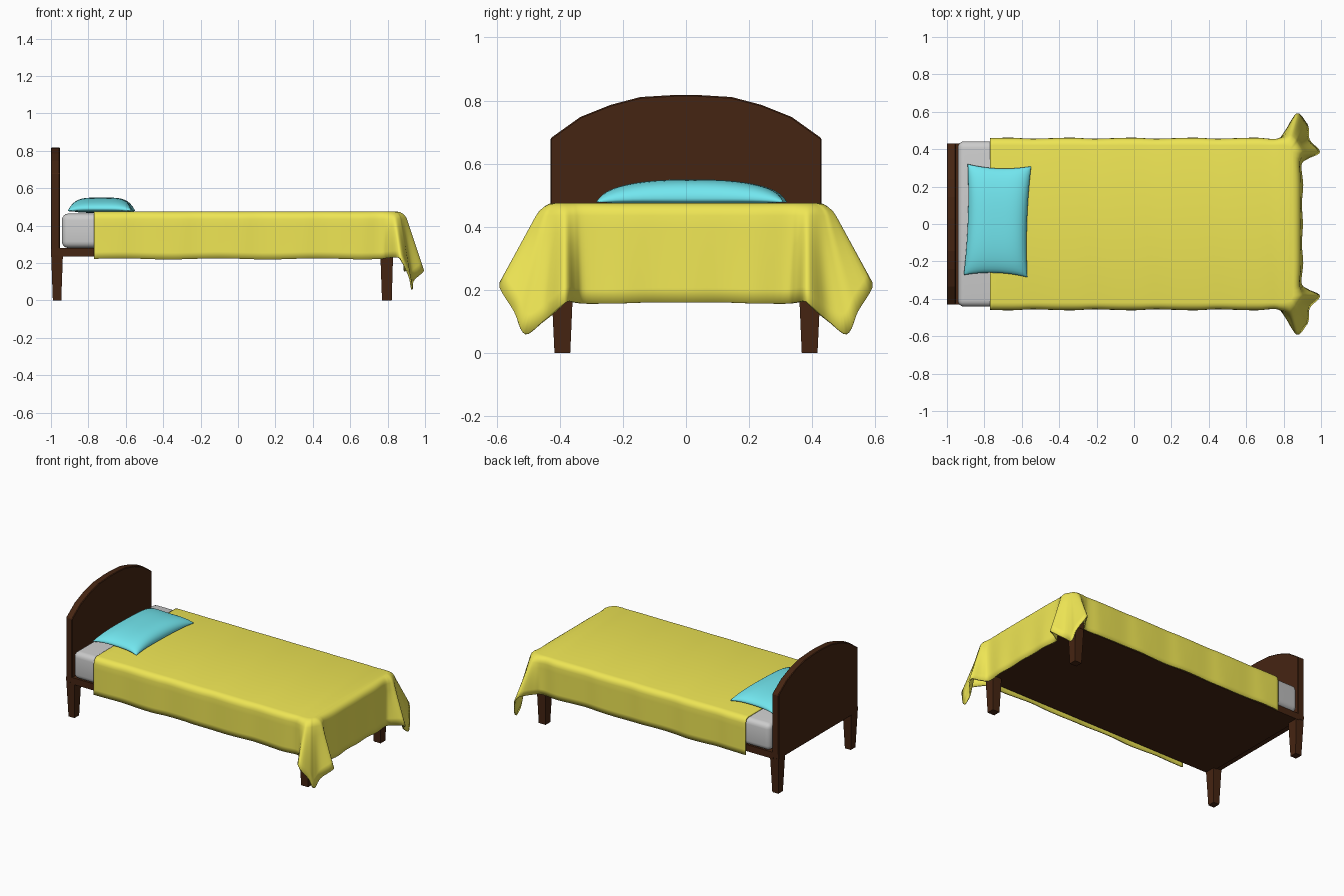
import bpy, bmesh, math
from mathutils import Vector

if "Cube" in bpy.data.objects:
    bpy.data.objects.remove(bpy.data.objects["Cube"])


def material(name, rgb):
    m = bpy.data.materials.new(name)
    m.diffuse_color = (*rgb, 1)
    m.use_nodes = True
    m.node_tree.nodes["Principled BSDF"].inputs["Base Color"].default_value = m.diffuse_color
    return m


WOOD = material("dark_wood", (0.06, 0.018, 0.006))
YELLOW = material("yellow_cloth", (0.86, 0.79, 0.09))
CYAN = material("cyan_cloth", (0.17, 0.80, 0.87))


def add(name, verts, faces, mat=None, smooth=None):
    me = bpy.data.meshes.new(name)
    me.from_pydata(verts, [], faces)
    me.update()
    ob = bpy.data.objects.new(name, me)
    bpy.context.collection.objects.link(ob)
    if mat:
        me.materials.append(mat)
    if smooth:
        bpy.ops.object.select_all(action='DESELECT')
        ob.select_set(True)
        bpy.context.view_layer.objects.active = ob
        bpy.ops.object.shade_smooth_by_angle(angle=math.radians(smooth))
    return ob


def bevel(ob, width, segments):
    b = ob.modifiers.new("bevel", 'BEVEL')
    b.width, b.segments = width, segments
    return ob


def block(name, bottom, top, z0, z1, mat=None, smooth=None):
    """Box or tapered box; bottom and top are (x0, x1, y0, y1)."""
    v = [(x, y, z) for (x0, x1, y0, y1), z in ((bottom, z0), (top, z1))
         for x, y in ((x0, y0), (x1, y0), (x1, y1), (x0, y1))]
    f = [(3, 2, 1, 0), (4, 5, 6, 7)] + [(i, (i + 1) % 4, (i + 1) % 4 + 4, i + 4) for i in range(4)]
    return add(name, v, f, mat, smooth)


# Frame slab and tapered legs
slab = (-0.96, 0.83, -0.43, 0.43)
block("bed_frame", slab, slab, 0.235, 0.28, WOOD)
for end, xb0, xb1, xt0, xt1 in (("head", -0.99, -0.945, -1.0, -0.935),
                                ("foot", 0.77, 0.822, 0.76, 0.83)):
    for side, s in (("left", 1), ("right", -1)):
        yb, yt = sorted((s * 0.367, s * 0.417)), sorted((s * 0.355, s * 0.43))
        block(f"{end}_leg_{side}", (xb0, xb1, *yb), (xt0, xt1, *yt), 0, 0.275, WOOD)

# Arched headboard
arch = [(0.43, 0.24), (0.43, 0.68), (0.335, 0.748), (0.24, 0.786), (0.145, 0.811), (0.03, 0.818)]
outline = arch + [(-y, z) for y, z in reversed(arch)]
n = len(outline)
verts = [(x, y, z) for x in (-1.0, -0.953) for y, z in outline]
faces = [tuple(reversed(range(n))), tuple(range(n, 2 * n))]
faces += [(i, (i + 1) % n, (i + 1) % n + n, i + n) for i in range(n)]
bevel(add("headboard", verts, faces, WOOD), 0.004, 1)

# Mattress
m = (-0.942, 0.865, -0.442, 0.442)
bevel(block("mattress", m, m, 0.28, 0.464, None, 120), 0.035, 4)

# Blanket: columns of (top x, y, hem x, y, z) from the head along one side to the foot middle
half = [(x, 0.42, x, 0.459 + 0.003 * math.sin(i * 2.1), 0.222 + 0.003 * math.sin(i * 1.3))
        for i, x in enumerate([-0.77 + 0.11 * k for k in range(14)])]
half += [(0.765, 0.42, 0.765, 0.456, 0.222),
         (0.80, 0.42, 0.805, 0.495, 0.228),
         (0.825, 0.415, 0.87, 0.592, 0.222),
         (0.838, 0.41, 0.92, 0.545, 0.13),
         (0.843, 0.40, 0.935, 0.51, 0.06),
         (0.848, 0.392, 0.94, 0.45, 0.105),
         (0.85, 0.385, 0.995, 0.385, 0.16),
         (0.85, 0.365, 0.93, 0.348, 0.16),
         (0.85, 0.34, 0.896, 0.315, 0.156),
         (0.85, 0.22, 0.905, 0.21, 0.157),
         (0.85, 0.11, 0.898, 0.11, 0.16),
         (0.85, 0.0, 0.903, 0.0, 0.16)]
cols = half + [(a, -b, c, -d, e) for a, b, c, d, e in reversed(half[:-1])]


def catmull(p, i, t):
    a, b, c, d = (p[min(max(i + k, 0), len(p) - 1)] for k in (-1, 0, 1, 2))
    return tuple(0.5 * (2 * q + (r - o) * t + (2 * o - 5 * q + 4 * r - s) * t * t
                        + (3 * q - o - 3 * r + s) * t ** 3) for o, q, r, s in zip(a, b, c, d))


fine = [catmull(cols, i, k / 5) for i in range(len(cols) - 1) for k in range(5)] + [cols[-1]]
R, TOP = 0.04, 0.475
verts, rows = [], 11
for tx, ty, hx, hy, hz in fine:
    out = Vector((hx - tx, hy - ty))
    reach, depth = out.length, TOP - hz
    out.normalize()
    drops = [R * (1 - math.cos(math.pi / 2 * k / 4)) for k in range(5)]
    drops += [R + (depth - R) * k / 6 for k in range(1, 7)]
    for d in drops:
        q = 1 - min(1, d / R)
        h = min(reach, R) * math.sqrt(1 - q * q) + max(0, reach - R) * d / depth
        verts.append((tx + out.x * h, ty + out.y * h, TOP - d))
faces = [(j * rows + k, (j + 1) * rows + k, (j + 1) * rows + k + 1, j * rows + k + 1)
         for j in range(len(fine) - 1) for k in range(rows - 1)]
faces.append(tuple(j * rows for j in reversed(range(len(fine)))))
blanket = add("blanket", verts, faces, YELLOW, 60)
sol = blanket.modifiers.new("thickness", 'SOLIDIFY')
sol.thickness, sol.offset = 0.009, -1

# Pillow: two puffed sheets meeting at a seam, with pinched-in sides
N = 24
verts, faces = [], []
turn = math.radians(-2)
for upper in (True, False):
    base = len(verts)
    for i in range(N + 1):
        for j in range(N + 1):
            u, v = (math.sin(math.pi / 2 * (2 * k / N - 1)) for k in (i, j))
            x = 0.17 * u * (1 - 0.07 * (1 - v * v))
            y = 0.297 * v * (1 - 0.06 * (1 - u * u))
            full = max(0, (1 - u ** 4) * (1 - abs(v) ** 2.4))
            z = 0.49 + 0.06 * full ** 0.5 if upper else 0.49 - 0.022 * full ** 0.35
            z -= 0.012 * (u * v) ** 4
            verts.append((-0.73 + x * math.cos(turn) - y * math.sin(turn),
                          0.018 + x * math.sin(turn) + y * math.cos(turn), z))
    for i in range(N):
        for j in range(N):
            a = base + i * (N + 1) + j
            f = (a, a + N + 1, a + N + 2, a + 1)
            faces.append(f if upper else f[::-1])
pillow = add("pillow", verts, faces, CYAN)
bm = bmesh.new()
bm.from_mesh(pillow.data)
bmesh.ops.remove_doubles(bm, verts=bm.verts, dist=0.0002)
for f in bm.faces:
    f.smooth = True
bm.to_mesh(pillow.data)
bm.free()
